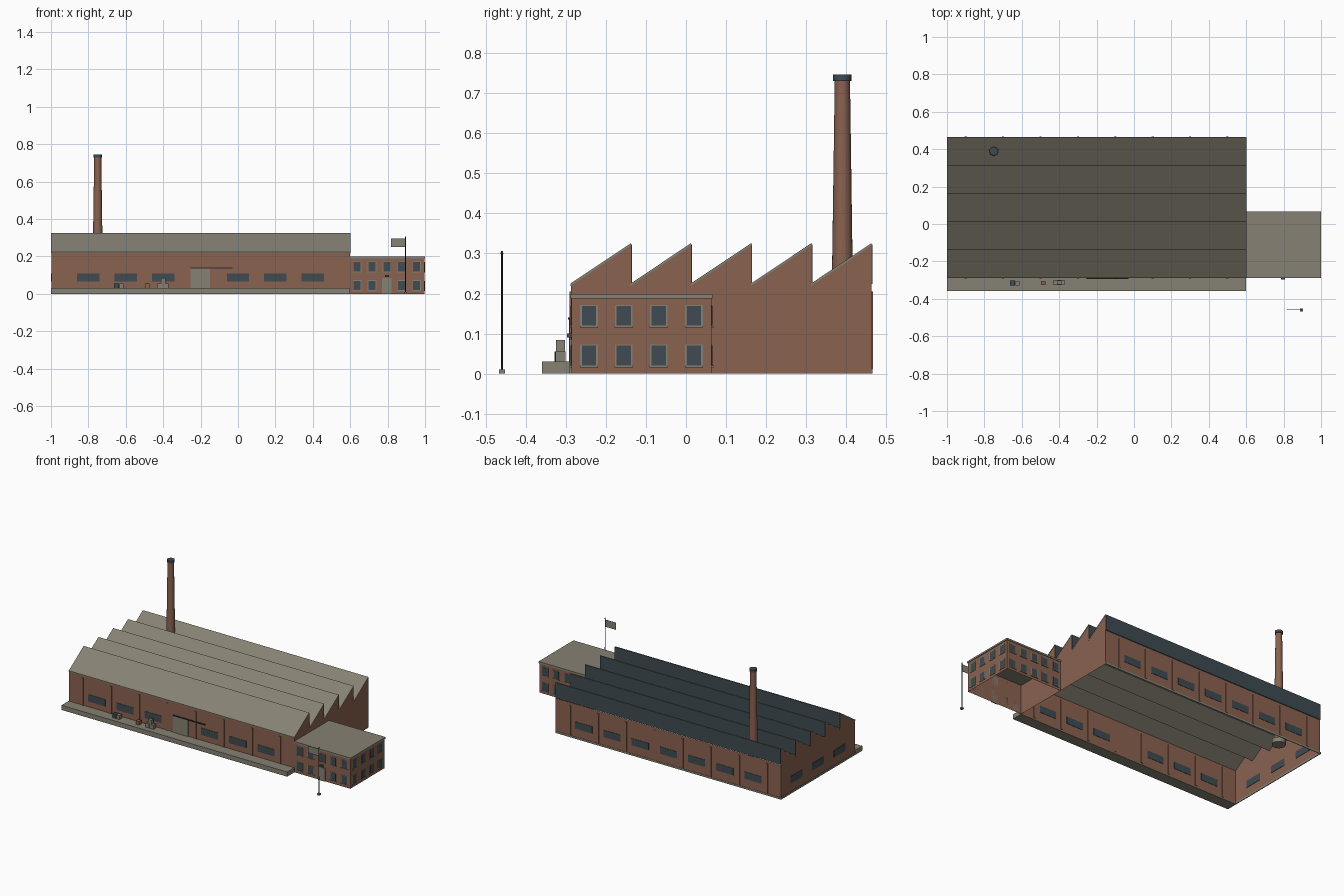
import bpy, bmesh, math

if "Cube" in bpy.data.objects:
    bpy.data.objects.remove(bpy.data.objects["Cube"])


def srgb(r, g, b):
    f = lambda c: ((c / 255 + 0.055) / 1.055) ** 2.4 if c > 10 else c / 255 / 12.92
    return (f(r), f(g), f(b), 1)


def material(name, rgb):
    m = bpy.data.materials.new(name)
    m.diffuse_color = srgb(*rgb)
    m.use_nodes = True
    m.node_tree.nodes["Principled BSDF"].inputs["Base Color"].default_value = m.diffuse_color
    return m


BRICK = material("brick", (138, 98, 80))
GREY = material("concrete grey", (134, 129, 115))
GLASS = material("slate glass", (62, 75, 82))
DARK = material("dark metal", (42, 44, 46))


def finish(name, bm, mat):
    me = bpy.data.meshes.new(name)
    bmesh.ops.recalc_face_normals(bm, faces=bm.faces)
    bm.to_mesh(me)
    bm.free()
    me.materials.append(mat)
    ob = bpy.data.objects.new(name, me)
    bpy.context.collection.objects.link(ob)
    return ob


def boxes(name, mat, items, open_ends=False):
    """Boxes given as (x0, x1, y0, y1, z0, z1), joined in one object."""
    bm = bmesh.new()
    for x0, x1, y0, y1, z0, z1 in items:
        vs = bmesh.ops.create_cube(bm, size=1)["verts"]
        for v in vs:
            v.co = (x0 if v.co.x < 0 else x1, y0 if v.co.y < 0 else y1, z0 if v.co.z < 0 else z1)
    if open_ends:
        bmesh.ops.delete(bm, geom=[f for f in bm.faces if abs(f.normal.z) > 0.9], context="FACES_ONLY")
    return finish(name, bm, mat)


def tube(name, mat, x, y, z0, z1, r0, r1, sides=24):
    bm = bmesh.new()
    bmesh.ops.create_cone(bm, cap_ends=True, segments=sides, radius1=r0, radius2=r1, depth=z1 - z0)
    bmesh.ops.translate(bm, verts=bm.verts, vec=(x, y, (z0 + z1) / 2))
    ob = finish(name, bm, mat)
    for p in ob.data.polygons:
        p.use_smooth = len(p.vertices) == 4
    return ob


X0, X1, YF, YB = -0.997, 0.6, -0.287, 0.463   # main hall
EAVE, RIDGE, TEETH = 0.222, 0.325, 5
STEP = (YB - YF) / TEETH

# Hall walls: sawtooth end walls, front and back walls, open underneath
profile = [(YF, 0), (YF, EAVE)]
for i in range(TEETH):
    y = YF + (i + 1) * STEP
    profile += [(y, RIDGE - 0.003), (y, EAVE)]
profile.append((YB, 0))
bm = bmesh.new()
ends = [[bm.verts.new((x, y, z)) for y, z in profile] for x in (X0, X1)]
for e in ends:
    bm.faces.new(e)
for a, b in ((0, 1), (-2, -1)):
    bm.faces.new((ends[0][a], ends[0][b], ends[1][b], ends[1][a]))
finish("hall_walls", bm, BRICK)

# Sloping roof panels, thin slabs
bm = bmesh.new()
for i in range(TEETH):
    y0, y1 = YF + i * STEP, YF + (i + 1) * STEP
    sec = [(y0 - 0.001, EAVE - 0.003), (y0 - 0.001, EAVE + 0.003), (y1, RIDGE + 0.001), (y1, RIDGE - 0.005)]
    a, b = [[bm.verts.new((x, y, z)) for y, z in sec] for x in (X0 - 0.002, X1 + 0.001)]
    bm.faces.new(a)
    bm.faces.new(b)
    for k in range(4):
        n = (k + 1) % 4
        bm.faces.new((a[k], a[n], b[n], b[k]))
finish("sawtooth_roof", bm, GREY)

# Upright north-light glazing behind each ridge
boxes("roof_glazing", GLASS, [
    (X0, X1, YF + (i + 1) * STEP - 0.001, YF + (i + 1) * STEP + 0.002, EAVE + 0.002, RIDGE - 0.003)
    for i in range(TEETH)])

# Hall windows, front, back and left end
bays = [-0.8 + 0.2 * i for i in range(7)]
wins = []
for i, x in enumerate(bays):
    if i != 3:
        wins.append((x - 0.06, x + 0.06, YF - 0.002, YF + 0.002, 0.065, 0.11))
    wins.append((x - 0.06, x + 0.06, YB - 0.002, YB + 0.002, 0.065, 0.11))
for y in (-0.13, 0.088, 0.306):
    wins.append((X0 - 0.002, X0 + 0.002, y - 0.06, y + 0.06, 0.065, 0.11))
boxes("hall_windows", GLASS, wins)

# Brick piers between the bays
boxes("wall_piers", BRICK, [
    (x - 0.106, x - 0.094, y - 0.004, y + 0.004, 0.012, 0.205)
    for x in bays + [0.6 - 1e-3] for y in (YF, YB)])

# Plinth and loading dock
boxes("plinth", GREY, [(-1, X0 + 0.002, YF, YB + 0.002, 0, 0.012),
                       (-1, X1, YB - 0.002, YB + 0.002, 0, 0.012)])
boxes("loading_dock", GREY, [(-1, X1, -0.359, YF, 0, 0.03)])

# Sliding door and its rail
boxes("sliding_door", GREY, [(-0.255, -0.15, YF - 0.005, YF, 0.03, 0.137)])
boxes("door_rail", DARK, [(-0.255, -0.03, YF - 0.007, YF, 0.135, 0.14)])

# Goods on the dock
boxes("grey_crates", GREY, [(-0.633, -0.611, -0.328, -0.304, 0.03, 0.055),
                            (-0.43, -0.402, -0.325, -0.3, 0.03, 0.056),
                            (-0.4, -0.372, -0.325, -0.3, 0.03, 0.056),
                            (-0.413, -0.388, -0.324, -0.302, 0.056, 0.084)])
boxes("dark_crate", GLASS, [(-0.662, -0.636, -0.328, -0.303, 0.03, 0.055)])
boxes("brick_crate", BRICK, [(-0.496, -0.473, -0.327, -0.304, 0.03, 0.055)])

# Chimney standing inside the hall
CX, CY = -0.75, 0.39
tube("chimney_base", GREY, CX, CY, 0, 0.03, 0.04, 0.04)
tube("chimney", BRICK, CX, CY, 0.03, 0.732, 0.029, 0.019)
tube("chimney_cap", GLASS, CX, CY, 0.73, 0.746, 0.023, 0.023)

# Office block, open underneath, with roof slab
OX, OB = 0.996, 0.063
boxes("office_walls", BRICK, [(X1, OX, YF + 0.002, OB, 0, 0.192)], open_ends=True)
boxes("office_roof", GREY, [(X1, 1.0, YF - 0.001, OB + 0.003, 0.188, 0.199)])

# Office windows: grey surround, glass pane, sill
frames, panes = [], []
cols = [0.637 + 0.0795 * i for i in range(5)]
rows = (0.021, 0.12)
F = YF + 0.002
for z in rows:
    for i, x in enumerate(cols):
        for y, s in ((F, -1), (OB, 1)):
            if i == 2 and z == rows[0] and s < 0:
                continue    # front door goes here
            for lst, w, d, za, zb in ((frames, 0.023, 0.002, z - 0.003, z + 0.052),
                                      (panes, 0.019, 0.003, z, z + 0.049),
                                      (frames, 0.024, 0.005, z - 0.005, z - 0.001)):
                lst.append((x - w, x + w, min(y, y + s * d), max(y, y + s * d), za, zb))
    for y in (-0.242, -0.155, -0.068, 0.02):
        for lst, w, d, za, zb in ((frames, 0.022, 0.002, z - 0.003, z + 0.052),
                                  (panes, 0.018, 0.003, z, z + 0.049),
                                  (frames, 0.023, 0.004, z - 0.005, z - 0.001)):
            lst.append((OX, OX + d, y - w, y + w, za, zb))
boxes("office_window_frames", GREY, frames)
boxes("office_window_panes", GLASS, panes)

# Office door and canopy
boxes("office_door", GREY, [(0.771, 0.82, F - 0.005, F, 0, 0.085)])
boxes("door_canopy", GLASS, [(0.785, 0.806, F - 0.012, F, 0.09, 0.101)])

# Flagpole with plain flag
PX, PY = 0.895, -0.459
boxes("flagpole_base", GREY, [(PX - 0.008, PX + 0.008, PY - 0.008, PY + 0.008, 0, 0.01)])
tube("flagpole", DARK, PX, PY, 0.01, 0.3, 0.0025, 0.002, 10)
tube("flagpole_ball", DARK, PX, PY, 0.299, 0.306, 0.0035, 0.0025, 10)
boxes("flag", GREY, [(0.818, PX - 0.001, PY - 0.001, PY + 0.001, 0.25, 0.295)])
